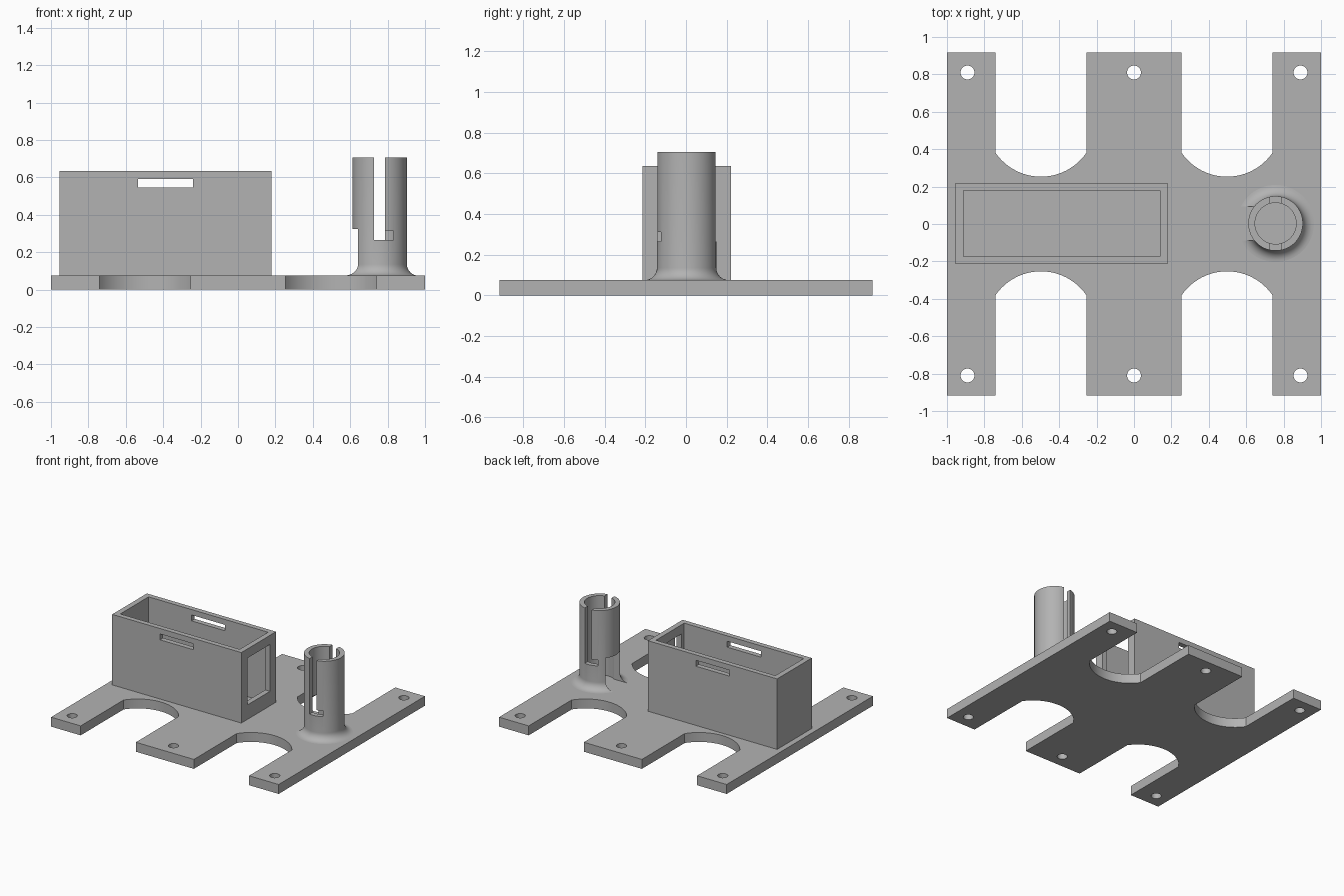
import bpy
import bmesh
from math import pi, sin, cos, atan2, hypot, radians

cube = bpy.data.objects.get("Cube")
if cube:
    bpy.data.objects.remove(cube, do_unlink=True)

grey = bpy.data.materials.new("plain grey")
grey.use_nodes = True
colour = (0.45, 0.45, 0.45, 1)
grey.diffuse_color = colour
grey.node_tree.nodes["Principled BSDF"].inputs["Base Color"].default_value = colour


def finish(name, bm):
    """Turn a bmesh into a named object."""
    bmesh.ops.recalc_face_normals(bm, faces=bm.faces)
    mesh = bpy.data.meshes.new(name)
    bm.to_mesh(mesh)
    bm.free()
    mesh.materials.append(grey)
    obj = bpy.data.objects.new(name, mesh)
    bpy.context.collection.objects.link(obj)
    return obj


def box(name, x, y, z):
    """Box from its (low, high) extents on each axis."""
    bm = bmesh.new()
    bmesh.ops.create_cube(bm, size=1)
    for v in bm.verts:
        v.co = [lo if c < 0 else hi for c, (lo, hi) in zip(v.co, (x, y, z))]
    return finish(name, bm)


def prism(name, outline, z0, z1):
    """Extrude a flat outline upwards."""
    bm = bmesh.new()
    face = bm.faces.new([bm.verts.new((x, y, z0)) for x, y in outline])
    top = bmesh.ops.extrude_face_region(bm, geom=[face])["geom"]
    for v in top:
        if isinstance(v, bmesh.types.BMVert):
            v.co.z = z1
    return finish(name, bm)


def ring(cx, cy, r, n):
    return [(cx + r * cos(2 * pi * i / n), cy + r * sin(2 * pi * i / n)) for i in range(n)]


def lathe(name, profile, cx, cy, n):
    """Revolve a closed (radius, z) profile around a vertical axis."""
    bm = bmesh.new()
    loops = [[bm.verts.new((x, y, z)) for x, y in ring(cx, cy, r, n)] for r, z in profile]
    for a, b in zip(loops, loops[1:] + loops[:1]):
        for i in range(n):
            j = (i + 1) % n
            bm.faces.new((a[i], a[j], b[j], b[i]))
    return finish(name, bm)


def cut(target, *cutters):
    """Subtract each cutter, apply the result and remove the cutter."""
    for cutter in cutters:
        cutter.hide_render = True
        mod = target.modifiers.new("cut", "BOOLEAN")
        mod.operation, mod.solver, mod.object = "DIFFERENCE", "EXACT", cutter
        bpy.context.view_layer.update()
        graph = bpy.context.evaluated_depsgraph_get()
        mesh = bpy.data.meshes.new_from_object(target.evaluated_get(graph))
        target.modifiers.clear()
        target.data = mesh
        bpy.data.objects.remove(cutter, do_unlink=True)


def smooth(obj):
    bpy.ops.object.select_all(action="DESELECT")
    obj.select_set(True)
    bpy.context.view_layer.objects.active = obj
    bpy.ops.object.shade_smooth_by_angle(angle=radians(30))


# Base plate: one quarter outline with a rounded notch, mirrored twice
DEPTH, TOP = 0.918, 0.075
IN, OUT, SHOULDER, NOTCH = 0.255, 0.74, 0.38, 0.253
half, sag = (OUT - IN) / 2, SHOULDER - NOTCH
radius = (half ** 2 + sag ** 2) / (2 * sag)
mid, centre_y = (IN + OUT) / 2, NOTCH + radius
spread = atan2(half, radius - sag)
arc = []
for i in range(25):
    a = spread * (1 - i / 12)
    arc.append((mid + radius * sin(a), centre_y - radius * cos(a)))
quarter = [(1, DEPTH), (OUT, DEPTH)] + arc + [(IN, DEPTH)]
back = quarter + [(-x, y) for x, y in reversed(quarter)]
front = [(x, -y) for x, y in reversed(back)]
base = prism("base_plate", back + front, 0, TOP)
for hx in (-0.89, 0, 0.89):
    for hy in (-0.81, 0.81):
        cut(base, prism("hole_cutter", ring(hx, hy, 0.037, 32), -0.1, 0.2))
smooth(base)

# Open-topped case with a slot through both long walls and an end window
case = box("open_case", (-0.955, 0.18), (-0.215, 0.22), (TOP, 0.635))
cut(case,
    box("cavity_cutter", (-0.912, 0.138), (-0.175, 0.18), (TOP - 0.1, 0.8)),
    box("slot_cutter", (-0.535, -0.24), (-0.4, 0.4), (0.545, 0.592)),
    box("window_cutter", (0.05, 0.3), (-0.14, 0.145), (0.19, 0.562)))

# Tube socket with a flared foot
CX, CY, R_OUT, R_IN, FLARE = 0.757, 0.003, 0.146, 0.11, 0.06
foot = []
for i in range(9):
    a = pi / 2 * i / 8
    foot.append((R_OUT + FLARE * (1 - sin(a)), TOP + FLARE * (1 - cos(a))))
tube = lathe("tube_socket", [(R_IN, TOP)] + foot + [(R_OUT, 0.705), (R_IN, 0.705)], CX, CY, 72)

# Locking slots, repeated half a turn apart, and a cable opening facing the case
for s in (1, -1):
    def span(centre, a, b):
        return tuple(sorted((centre + s * a, centre + s * b)))
    cut(tube,
        box("slot_cutter", span(CX, -0.03, 0.03), span(CY, -0.3, -0.05), (0.265, 0.9)),
        box("hook_cutter", span(CX, 0, 0.075), span(CY, -0.3, -0.05), (0.265, 0.312)))
cut(tube, box("cable_cutter", (0.4, CX - 0.03), (CY - 0.09, CY + 0.09), (0, 0.325)))
smooth(tube)
